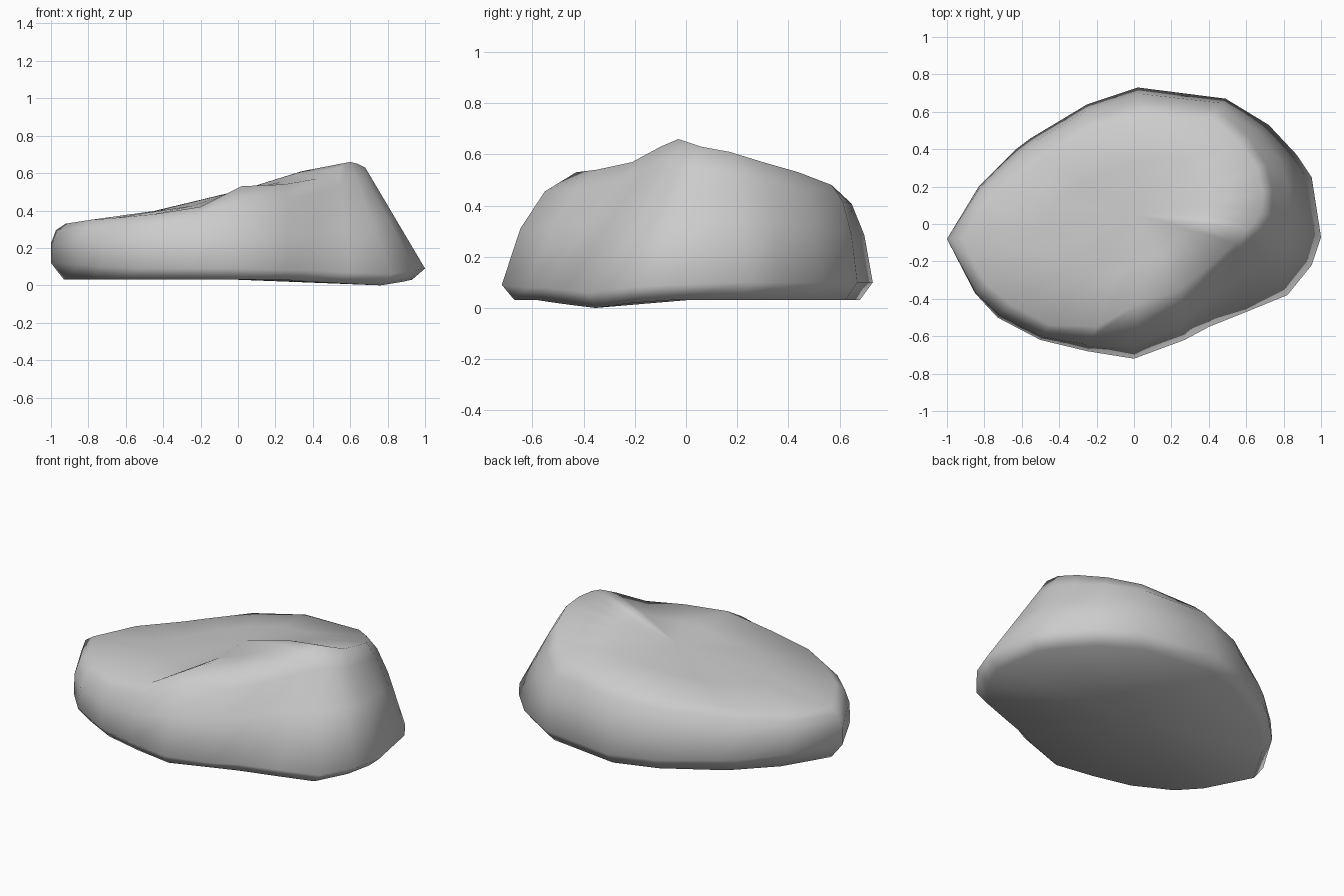
import bpy
import bmesh
from mathutils import Vector

default_cube = bpy.data.objects.get("Cube")
if default_cube:
    bpy.data.objects.remove(default_cube, do_unlink=True)

# Columns around the boulder, in hundredths: foot point, rim point, wall swell
COLUMNS = [
    ((-100, -8, 12), (-92, -8, 33), 50),
    ((-85, -37, 11), (-79, -32, 35), 45),
    ((-73, -50, 10), (-66, -43, 36), 35),
    ((-50, -62, 9), (-45, -54, 38), 30),
    ((-25, -68, 9), (-20, -55, 42), 25),
    ((0, -72, 9), (2, -43, 53), 25),
    ((27, -62, 8), (25, -35, 54), 15),
    ((40, -55, 8), (42, -21, 57), 4),
    ((60, -47, 7), (54, -10, 63), 0),
    ((82, -38, 6), (60, -3, 66), 0),
    ((95, -22, 8), (64, 0, 65), 0),
    ((100, -7, 9), (68, 6, 63), 0),
    ((95, 25, 10), (69, 17, 61), 2),
    ((87, 37, 10), (66, 30, 57), 6),
    ((72, 53, 10), (56, 44, 53), 15),
    ((49, 67, 10), (42, 57, 48), 26),
    ((2, 73, 10), (5, 58, 47), 28),
    ((-25, 64, 10), (-25, 50, 43), 28),
    ((-55, 46, 11), (-48, 35, 39), 30),
    ((-63, 40, 11), (-57, 30, 37), 30),
    ((-83, 20, 12), (-78, 13, 35), 40),
]
SPUR = range(7, 12)        # columns of the low spur on the front left corner
DIP = (4, 5)               # columns of the hollow behind the front rim
TOP_CENTRE = Vector((0.02, 0.05, 0.51))
BASE_CENTRE = Vector((0, 0, 0.03))


def column_points(index, foot, rim, swell):
    """Points up one column, from the underside to the top."""
    foot, rim = Vector(foot) / 100, Vector(rim) / 100
    base = Vector((foot.x * 0.93, foot.y * 0.93, 0.03))
    if index in SPUR:
        base.z = foot.z - 0.06
    outward = Vector((foot.x - rim.x, foot.y - rim.y, 0)) * swell / 100
    inner = rim.lerp(TOP_CENTRE, 0.45)
    inner.z += 0.05 * inner.x
    if index in DIP:
        inner.z -= 0.02
    walls = [foot.lerp(rim, t) + outward for t in (0.5, 0.83)]
    return [base, foot, *walls, rim, inner]


# Boulder: bridge the columns into a closed skin
bm = bmesh.new()
columns = [
    [bm.verts.new(p) for p in column_points(i, *column)]
    for i, column in enumerate(COLUMNS)
]
top = bm.verts.new(TOP_CENTRE)
bottom = bm.verts.new(BASE_CENTRE)
for i, here in enumerate(columns):
    there = columns[(i + 1) % len(columns)]
    for a in range(len(here) - 1):
        bm.faces.new((here[a], there[a], there[a + 1], here[a + 1]))
    bm.faces.new((here[-1], there[-1], top))
    bm.faces.new((there[0], here[0], bottom))
bmesh.ops.recalc_face_normals(bm, faces=bm.faces)

mesh = bpy.data.meshes.new("boulder")
bm.to_mesh(mesh)
bm.free()
boulder = bpy.data.objects.new("boulder", mesh)
bpy.context.collection.objects.link(boulder)

# Plain grey stone
stone = bpy.data.materials.new("grey stone")
stone.use_nodes = True
colour = (0.6, 0.6, 0.6, 1)
stone.diffuse_color = colour
shader = next(n for n in stone.node_tree.nodes if n.type == "BSDF_PRINCIPLED")
shader.inputs["Base Color"].default_value = colour
mesh.materials.append(stone)

for polygon in mesh.polygons:
    polygon.use_smooth = True
